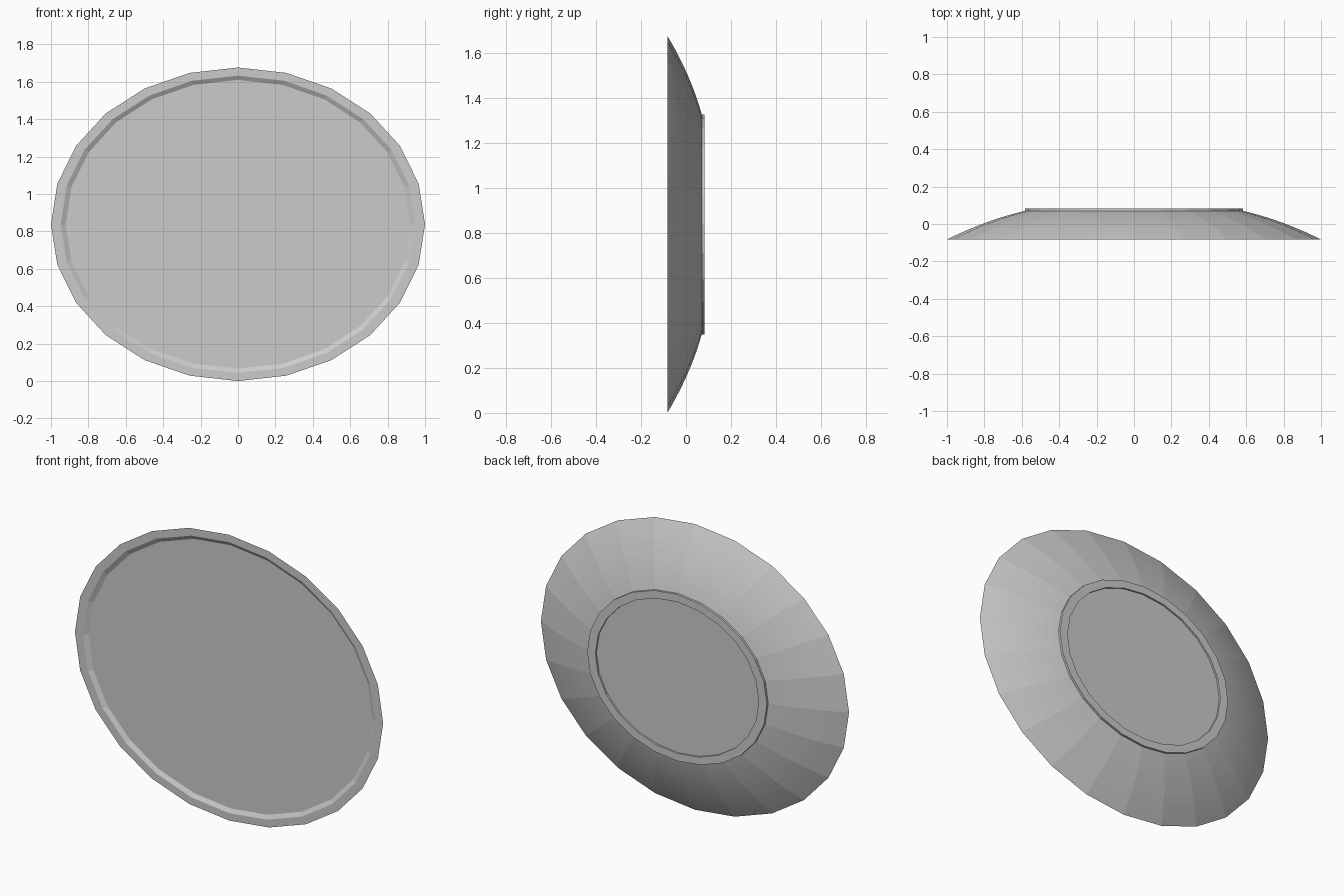
import bpy, bmesh, math

if "Cube" in bpy.data.objects:
    bpy.data.objects.remove(bpy.data.objects["Cube"])

SIDES = 24
RX, RZ = 1.0, 0.838


def lathe_oval(name, profile):
    """Sweep (radius factor, y) points round an oval, capping both ends."""
    bm = bmesh.new()
    rings = []
    for s, y in profile:
        rings.append([bm.verts.new((s * RX * math.cos(2 * math.pi * i / SIDES), y,
                                    RZ + s * RZ * math.sin(2 * math.pi * i / SIDES)))
                      for i in range(SIDES)])
    for a, b in zip(rings, rings[1:]):
        for i in range(SIDES):
            j = (i + 1) % SIDES
            bm.faces.new((a[i], a[j], b[j], b[i]))
    bm.faces.new(rings[0])
    bm.faces.new(rings[-1])
    bmesh.ops.recalc_face_normals(bm, faces=bm.faces)
    mesh = bpy.data.meshes.new(name)
    bm.to_mesh(mesh)
    bm.free()
    obj = bpy.data.objects.new(name, mesh)
    bpy.context.collection.objects.link(obj)
    return obj


# Front: shallow recessed face with a sloped lip and a flat rim
front = [(0.921, -0.069), (0.948, -0.083)]

# Back: gently domed side running from the rim to the foot ring
R_FOOT, Y_RIM, Y_FOOT = 0.583, -0.083, 0.07
STEPS = 10
dome = []
for k in range(STEPS + 1):
    t = k / STEPS
    y = Y_RIM + (Y_FOOT - Y_RIM) * t + 0.056 * t * (1 - t)
    dome.append((1 + (R_FOOT - 1) * t, y))

# Foot ring: raised narrow band round a sunken flat disc
foot = [(R_FOOT, 0.083), (0.53, 0.083), (0.53, 0.073)]

lathe_oval("oval_dish", front + dome + foot)
